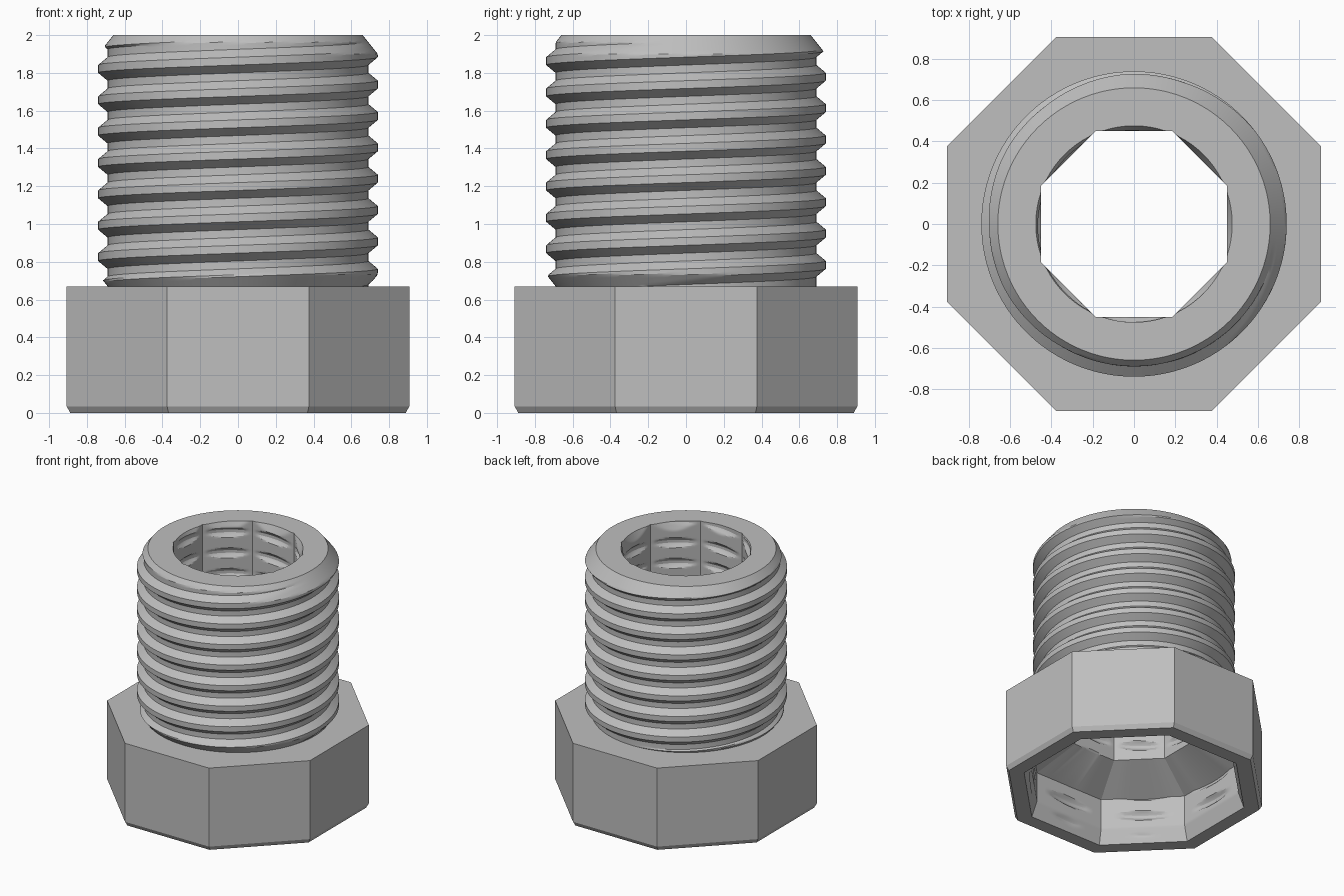
import bpy, bmesh, math

cube = bpy.data.objects.get("Cube")
if cube:
    bpy.data.objects.remove(cube)

COLS = 144      # columns round the axis
STEPS = 16      # rows per thread turn
PITCH = 0.166
TOP, HEAD_TOP, FLOOR_IN, FLOOR_OUT = 2.0, 0.67, 0.52, 0.36

steel = bpy.data.materials.new("steel_grey")
steel.use_nodes = True
colour = (0.52, 0.52, 0.52, 1)
steel.diffuse_color = colour
steel.node_tree.nodes["Principled BSDF"].inputs["Base Color"].default_value = colour


def angle(i):
    return 2 * math.pi * (i % COLS) / COLS


def octagon(apothem, a):
    side = math.pi / 4
    return apothem / math.cos((a + side / 2) % side - side / 2)


def from_crest(z, a, start):
    """Height distance to the nearest turn of a right-handed helix."""
    return abs((z - start - PITCH * a / (2 * math.pi) + PITCH / 2) % PITCH - PITCH / 2)


def ring(z, radius):
    return [(radius(angle(i)), z) for i in range(COLS + 1)]


def helical_wall(z0, z1, start, radius):
    """Rows that follow the thread, clipped flat at both ends."""
    step = PITCH / STEPS
    first = math.floor((z0 - start) / step) - STEPS - 1
    last = math.ceil((z1 - start) / step) + 1
    rows = []
    for k in range(first, last + 1):
        row = []
        for i in range(COLS + 1):
            z = min(z1, max(z0, start + k * step + PITCH * i / COLS))
            row.append((radius(z, angle(i)), z))
        rows.append(row)
    return rows


def build(name, rows):
    bm = bmesh.new()
    verts = {}

    def vert(i, point):
        r, z = point
        key = (i % COLS, round(r, 5), round(z, 5))
        if key not in verts:
            a = angle(i)
            verts[key] = bm.verts.new((r * math.cos(a), r * math.sin(a), z))
        return verts[key]

    for low, high in zip(rows, rows[1:]):
        for i in range(COLS):
            corners = [vert(i, low[i]), vert(i + 1, low[i + 1]),
                       vert(i + 1, high[i + 1]), vert(i, high[i])]
            corners = list(dict.fromkeys(corners))
            if len(corners) > 2 and not bm.faces.get(corners):
                bm.faces.new(corners)
    mesh = bpy.data.meshes.new(name)
    bm.to_mesh(mesh)
    bm.free()
    mesh.materials.append(steel)
    obj = bpy.data.objects.new(name, mesh)
    bpy.context.collection.objects.link(obj)
    bpy.ops.object.select_all(action='DESELECT')
    obj.select_set(True)
    bpy.context.view_layer.objects.active = obj
    bpy.ops.object.shade_smooth_by_angle(angle=math.radians(20))
    return obj


# Thread and bore sections
def shank_radius(z, a):
    d = from_crest(z, a, 1.904)
    thread = min(0.74, max(0.69, 0.74 - (d - PITCH / 8) * 1.2))
    return min(thread, 0.66 + (TOP - z) * 0.8, 0.69 + (z - HEAD_TOP) * 0.8)


def bore_radius(z, a):
    groove = 0.476 - max(0, from_crest(z, a, 1.86) - 0.015)
    mouth = 0.476 - (TOP - z) * 0.4
    return max(octagon(0.45, a), groove, mouth)


def socket_radius(z, a):
    groove = 0.766 - max(0, from_crest(z, a, 0.275) - 0.015)
    wall = 0.74 + 0.04 * max(0, 1 - z / 0.12)
    return max(octagon(wall, a), groove)


# Octagonal head with a chamfered foot
head = [ring(0, lambda a: socket_radius(0, a))]
for z, apothem in ((0, 0.888), (0.035, 0.907), (HEAD_TOP, 0.907)):
    head.append(ring(z, lambda a: octagon(apothem, a)))
head.append(ring(HEAD_TOP, lambda a: shank_radius(HEAD_TOP, a)))
build("octagonal_head", head)

# Threaded shank and its flat end
shank = helical_wall(HEAD_TOP, TOP, 1.904, shank_radius)
shank.append(ring(TOP, lambda a: bore_radius(TOP, a)))
build("threaded_shank", shank)

# Octagonal bore, sloped shoulder and wide socket under the head
bore = helical_wall(FLOOR_IN, TOP, 1.86, bore_radius)
socket = helical_wall(0, FLOOR_OUT, 0.275, socket_radius)
build("octagonal_bore", bore[::-1] + socket[::-1])
